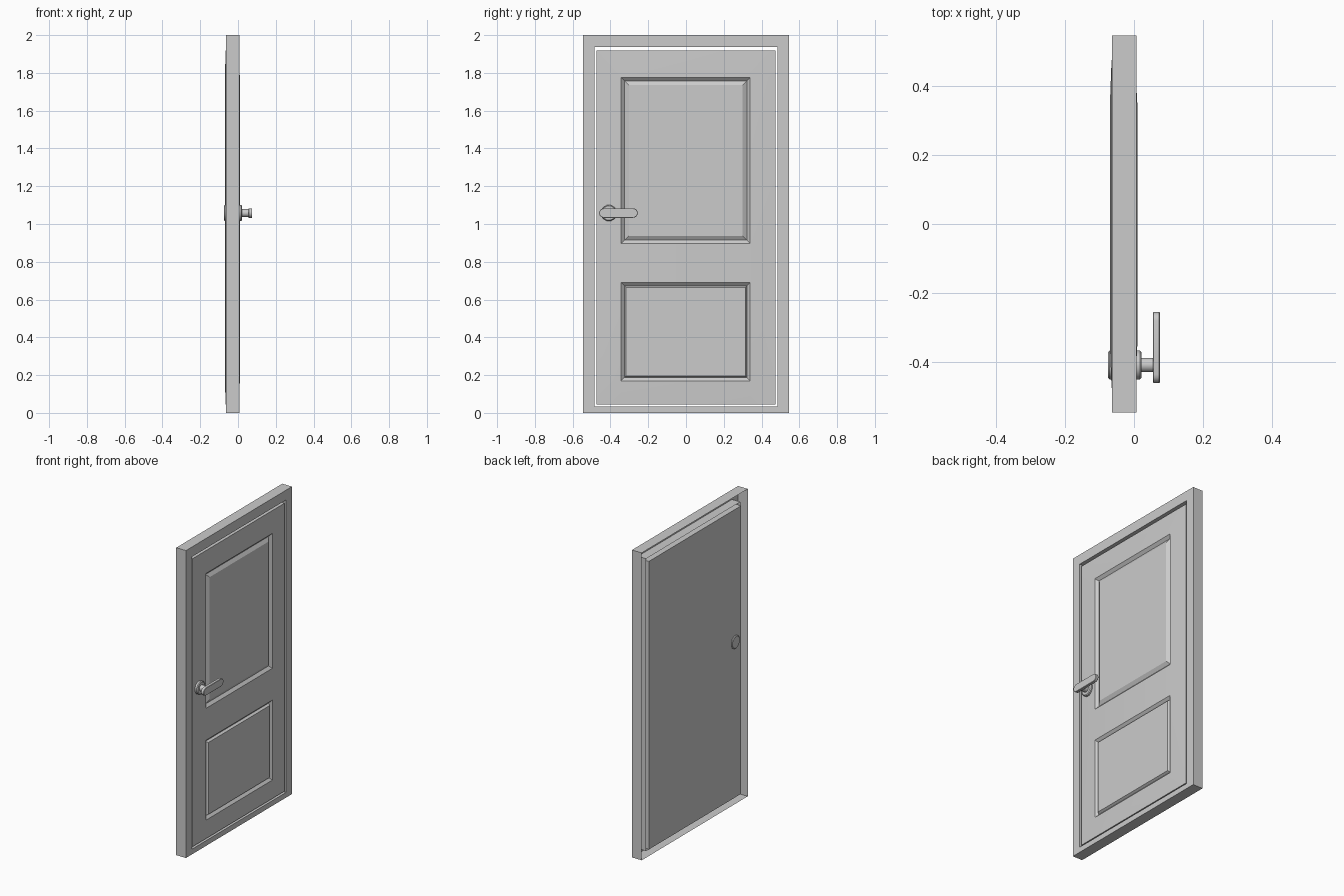
import bpy, bmesh, math

if "Cube" in bpy.data.objects:
    bpy.data.objects.remove(bpy.data.objects["Cube"])


def finish(name, bm, smooth=None, recalc=True):
    if recalc:
        bmesh.ops.recalc_face_normals(bm, faces=bm.faces)
    me = bpy.data.meshes.new(name)
    bm.to_mesh(me)
    bm.free()
    ob = bpy.data.objects.new(name, me)
    bpy.context.collection.objects.link(ob)
    if smooth:
        bpy.ops.object.select_all(action='DESELECT')
        ob.select_set(True)
        bpy.context.view_layer.objects.active = ob
        bpy.ops.object.shade_smooth_by_angle(angle=math.radians(smooth))
    return ob


def loft(name, rings, caps=True, smooth=None):
    """Join successive closed loops of points with quads."""
    bm = bmesh.new()
    loops = [[bm.verts.new(p) for p in ring] for ring in rings]
    n = len(loops[0])
    for a, b in zip(loops, loops[1:]):
        for i in range(n):
            j = (i + 1) % n
            bm.faces.new((a[i], a[j], b[j], b[i]))
    if caps:
        bm.faces.new(loops[0][::-1])
        bm.faces.new(loops[-1])
    return finish(name, bm, smooth, recalc=caps)


def rect(x, y0, y1, z0, z1):
    return [(x, y0, z0), (x, y1, z0), (x, y1, z1), (x, y0, z1)]


def circle(x, r, n=12, cy=-0.408, cz=1.058):
    return [(x, cy + r * math.cos(2 * math.pi * (i + .5) / n),
             cz + r * math.sin(2 * math.pi * (i + .5) / n)) for i in range(n)]


# frame: hollow casing, open at the back, with a shallower inner lining
FRONT, BACK = 0.007, -0.063
loft("door_frame", [
    rect(BACK, -0.545, 0.545, 0, 2),
    rect(FRONT, -0.545, 0.545, 0, 2),
    rect(FRONT, -0.484, 0.484, 0.034, 1.936),
    rect(-0.052, -0.484, 0.484, 0.034, 1.936)], caps=False)

# leaf: slightly pillowed slab, the grid leaves two cells for the panels
ys = [-0.474, -0.343, 0.34, 0.474]
zs = [0.044, 0.17, 0.69, 0.897, 1.775, 1.918]
bm = bmesh.new()
grids = []
for edge_x, mid_x in ((0.003, 0.010), (-0.065, -0.070)):
    grids.append([[bm.verts.new((edge_x if i in (0, 3) or j in (0, 5) else mid_x, y, z))
                   for j, z in enumerate(zs)] for i, y in enumerate(ys)])
panels = []
for k, g in enumerate(grids):
    for i in range(3):
        for j in range(5):
            f = bm.faces.new((g[i][j], g[i + 1][j], g[i + 1][j + 1], g[i][j + 1]))
            if k == 0 and i == 1 and j in (1, 3):
                panels.append((f, 0.012 if j == 1 else 0.032))
rim = [(i, 0) for i in range(3)] + [(3, j) for j in range(5)]
rim += [(i, 5) for i in range(3, 0, -1)] + [(0, j) for j in range(5, 0, -1)]
for (a, b), (c, d) in zip(rim, rim[1:] + rim[:1]):
    bm.faces.new((grids[0][a][b], grids[0][c][d], grids[1][c][d], grids[1][a][b]))
bmesh.ops.recalc_face_normals(bm, faces=bm.faces)
# moulded panels: sloped recess, then a raised field
for f, slope in panels:
    bmesh.ops.inset_region(bm, faces=[f], thickness=0.025, depth=-0.016)
    bmesh.ops.inset_region(bm, faces=[f], thickness=slope, depth=0.014)
finish("door_leaf", bm, smooth=15)

# handle rosettes on both sides
loft("front_rosette", [circle(0.0, 0.043), circle(0.017, 0.043), circle(0.022, 0.038)], smooth=35)
loft("back_rosette", [circle(-0.064, 0.043), circle(-0.071, 0.043), circle(-0.075, 0.038)], smooth=35)

# stem
loft("handle_stem", [circle(0.02, 0.021), circle(0.057, 0.021)], smooth=35)


# lever with round ends
def stadium(x, r, y0=-0.435, y1=-0.28, z=1.058, n=8):
    pts = []
    for cy, start in ((y1, -math.pi / 2), (y0, math.pi / 2)):
        for i in range(n + 1):
            a = start + math.pi * i / n
            pts.append((x, cy + r * math.cos(a), z + r * math.sin(a)))
    return pts


loft("handle_lever", [stadium(0.055, 0.023), stadium(0.057, 0.025),
                      stadium(0.073, 0.025), stadium(0.075, 0.023)], smooth=35)
